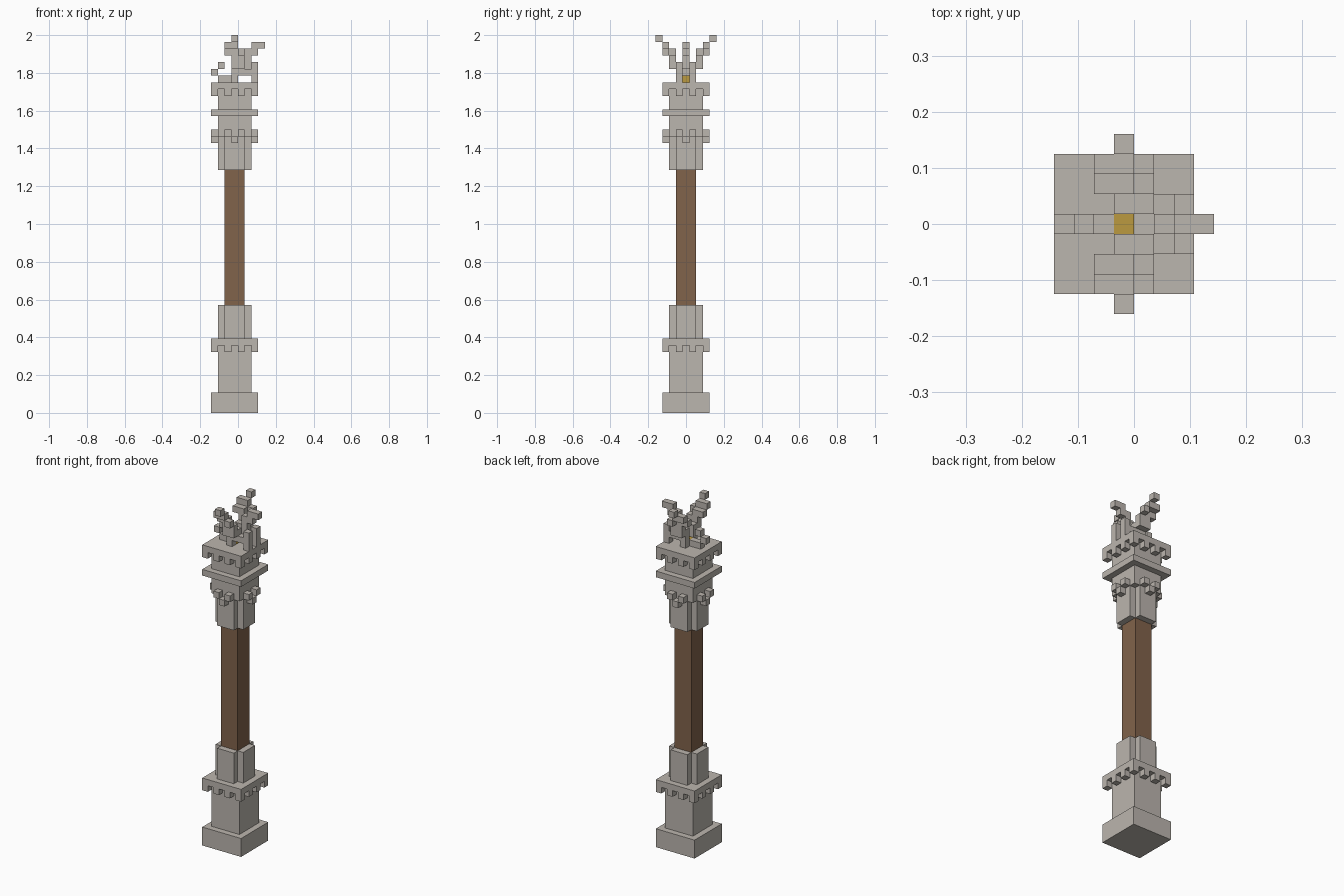
import bpy, bmesh

cube = bpy.data.objects.get("Cube")
if cube:
    bpy.data.objects.remove(cube, do_unlink=True)

U = 2 / 56      # one block
MID = -0.5      # column axis in blocks


def material(name, rgb):
    m = bpy.data.materials.new(name)
    m.use_nodes = True
    m.diffuse_color = (*rgb, 1)
    m.node_tree.nodes["Principled BSDF"].inputs["Base Color"].default_value = (*rgb, 1)
    return m


stone = material("pale stone", (0.50, 0.465, 0.425))
wood = material("brown wood", (0.22, 0.125, 0.07))
gold = material("gold", (0.50, 0.32, 0.05))


def build(name, boxes, mat):
    """Each box is centre x, centre y, size x, size y, bottom, top in blocks from the axis."""
    bm = bmesh.new()
    for cx, cy, sx, sy, z0, z1 in boxes:
        verts = bmesh.ops.create_cube(bm, size=1)["verts"]
        for v in verts:
            v.co.x = (MID + cx + v.co.x * sx) * U
            v.co.y = (cy + v.co.y * sy) * U
            v.co.z = ((z0 + z1) / 2 + v.co.z * (z1 - z0)) * U
    mesh = bpy.data.meshes.new(name)
    bm.to_mesh(mesh)
    bm.free()
    mesh.materials.append(mat)
    obj = bpy.data.objects.new(name, mesh)
    bpy.context.collection.objects.link(obj)
    return obj


def square(name, width, z0, z1, mat=stone):
    build(name, [(0, 0, width, width, z0, z1)], mat)


def cross(name, z0, z1):
    arms = [(s * 2, 0, 1, 3, z0, z1) for s in (-1, 1)]
    arms += [(0, s * 2, 3, 1, z0, z1) for s in (-1, 1)]
    build(name, [(0, 0, 3, 3, z0, z1)] + arms, stone)


def dentils(name, z):
    ring = [(x, y) for x in range(-3, 4) for y in range(-3, 4)
            if max(abs(x), abs(y)) == 3 and (x + y) % 2 == 0]
    build(name, [(x, y, 1, 1, z, z + 1) for x, y in ring], stone)


# Pedestal and lower sleeve
square("base", 7, 0, 3)
square("pedestal", 5, 3, 10)
dentils("pedestal_dentils", 9)
square("pedestal_ledge", 7, 10, 11)
cross("lower_sleeve", 11, 16)

# Timber shaft and upper sleeve
square("shaft", 3, 16, 36, wood)
cross("upper_sleeve", 36, 41)

# Capital with corbels, ledge and top plate
square("capital", 5, 41, 48)
corbels = []
for s in (-1, 1):
    for k in (-1, 0, 1):
        z = 41 if k else 40
        corbels += [(3 * s, k, 1, 1, z, z + 1), (k, 3 * s, 1, 1, z, z + 1)]
build("corbels", corbels, stone)
square("capital_ledge", 7, 44, 45)
dentils("capital_dentils", 47)
square("top_plate", 7, 48, 49)


# Crown of stepped branches around a gold core
build("gold_core", [(0, 0, 1, 1, 49, 50)], gold)
for side, s in (("front", -1), ("back", 1)):
    build(side + "_branch", [
        (0, s, 1, 1, 49, 52),
        (1, s, 1, 1, 50, 52),
        (0.5, 2 * s, 2, 1, 51, 53),
        (-0.5, 2 * s, 2, 1, 53, 54),
        (1, 3 * s, 1, 1, 53, 54),
        (-0.5, 3 * s, 2, 1, 54, 55),
        (0, 4 * s, 1, 1, 55, 56),
    ], stone)
    build(side + "_root", [
        (3, s, 1, 1, 49, 52),
        (2, s, 1, 1, 50, 51),
    ], stone)
build("left_branch", [
    (2, 0, 1, 1, 51, 54),
    (3, 0, 1, 1, 53, 54),
    (3.5, 0, 2, 1, 54, 55),
], stone)
build("right_branch", [
    (-1.5, 0, 2, 1, 49, 50),
    (-3, 0, 1, 1, 50, 51),
    (-2, 0, 1, 1, 51, 52),
], stone)
